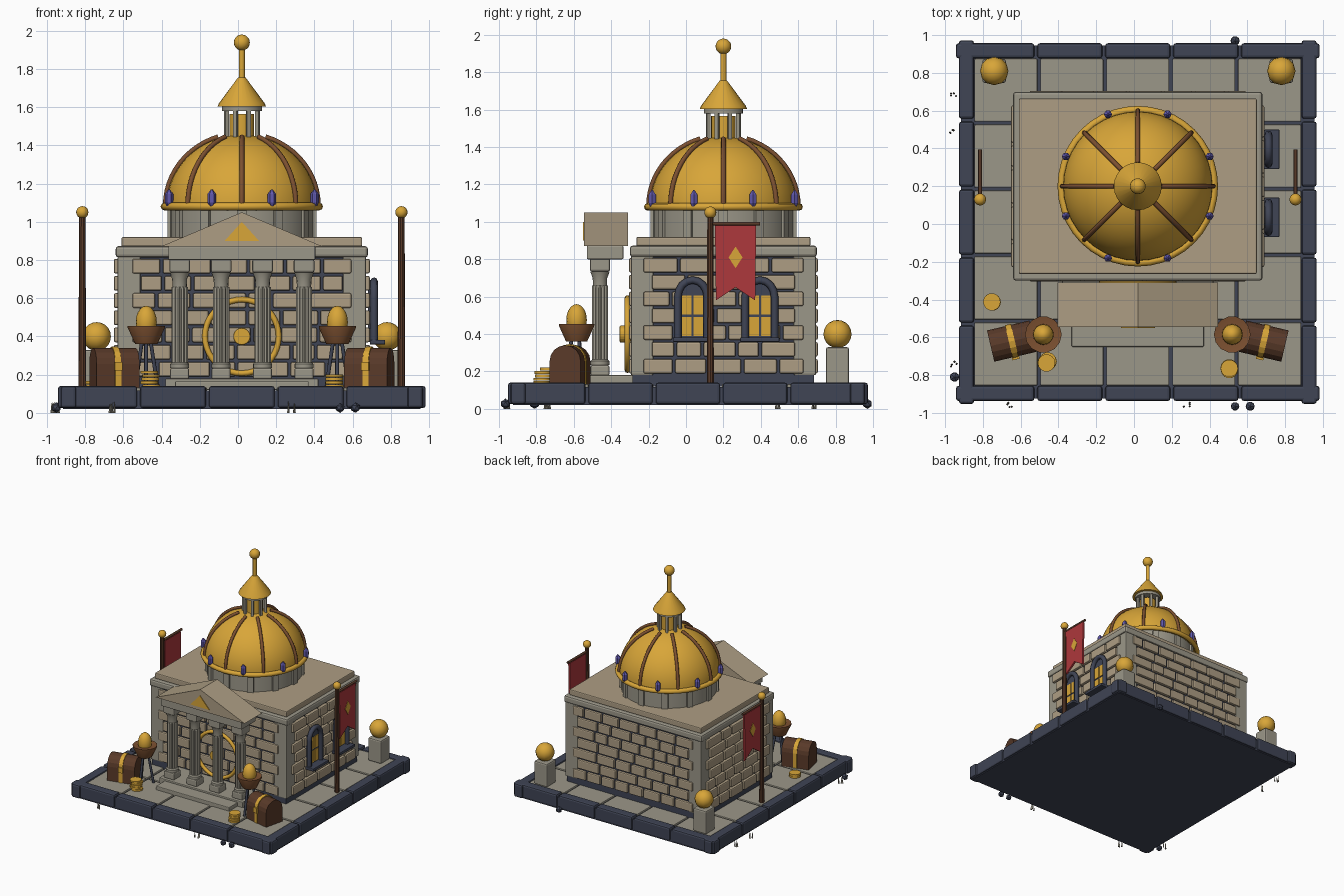
import bpy, bmesh, math, random
from math import sin, cos, pi, radians
from mathutils import Matrix, Vector

random.seed(4)
if "Cube" in bpy.data.objects:
    bpy.data.objects.remove(bpy.data.objects["Cube"])


def material(name, rgb):
    m = bpy.data.materials.new(name)
    m.use_nodes = True
    m.diffuse_color = (*rgb, 1)
    m.node_tree.nodes["Principled BSDF"].inputs["Base Color"].default_value = (*rgb, 1)
    return m


SLATE = material("slate", (0.05, 0.058, 0.09))
TAN = material("tan stone", (0.42, 0.34, 0.23))
GREY = material("grey stone", (0.33, 0.31, 0.25))
GOLD = material("gold", (0.69, 0.38, 0.04))
WOOD = material("dark wood", (0.10, 0.042, 0.022))
COPPER = material("copper brown", (0.20, 0.08, 0.03))
RED = material("banner red", (0.42, 0.04, 0.045))
PURPLE = material("crystal purple", (0.12, 0.10, 0.42))
CX, CY = 0.02, 0.2  # middle of the building


def finish(name, mat, bm, bevel=0, smooth=False):
    bmesh.ops.recalc_face_normals(bm, faces=bm.faces)
    me = bpy.data.meshes.new(name)
    bm.to_mesh(me)
    bm.free()
    me.materials.append(mat)
    ob = bpy.data.objects.new(name, me)
    bpy.context.collection.objects.link(ob)
    if bevel:
        mod = ob.modifiers.new("Bevel", "BEVEL")
        mod.width, mod.segments = bevel, 2
    if smooth:
        bpy.ops.object.select_all(action="DESELECT")
        ob.select_set(True)
        bpy.context.view_layer.objects.active = ob
        bpy.ops.object.shade_smooth_by_angle(angle=radians(35))
    return ob


def boxes(name, mat, items, bevel=0):
    """items: (centre, size, turn about z)"""
    bm = bmesh.new()
    for c, s, *turn in items:
        m = Matrix.Translation(c) @ Matrix.Rotation(turn[0] if turn else 0, 4, "Z")
        bmesh.ops.create_cube(bm, size=1, matrix=m @ Matrix.Diagonal((*s, 1)))
    return finish(name, mat, bm, bevel)


def span(x0, x1, y0, y1, z0, z1):
    return (((x0 + x1) / 2, (y0 + y1) / 2, (z0 + z1) / 2), (x1 - x0, y1 - y0, z1 - z0))


def lathe(name, mat, profile, x, y, seg=24, smooth=True):
    """profile: (radius, z) from bottom to top"""
    bm = bmesh.new()
    rings = [[bm.verts.new((x + r * cos(2 * pi * i / seg), y + r * sin(2 * pi * i / seg), z))
              for i in range(seg)] for r, z in profile]
    for a, b in zip(rings, rings[1:]):
        for i in range(seg):
            j = (i + 1) % seg
            bm.faces.new((a[i], a[j], b[j], b[i]))
    bm.faces.new(rings[0])
    bm.faces.new(rings[-1])
    return finish(name, mat, bm, 0, smooth)


def ball(name, mat, c, r, stretch=1, seg=16):
    bm = bmesh.new()
    m = Matrix.Translation(c) @ Matrix.Diagonal((1, 1, stretch, 1))
    bmesh.ops.create_uvsphere(bm, u_segments=seg, v_segments=10, radius=r, matrix=m)
    return finish(name, mat, bm, 0, True)


def extrude(name, mat, pts, vec, bevel=0):
    bm = bmesh.new()
    f = bm.faces.new([bm.verts.new(p) for p in pts])
    new = bmesh.ops.extrude_face_region(bm, geom=[f])["geom"]
    bmesh.ops.translate(bm, vec=vec, verts=[v for v in new if isinstance(v, bmesh.types.BMVert)])
    return finish(name, mat, bm, bevel)


def tube(name, mat, pts, r, closed=False):
    cu = bpy.data.curves.new(name, "CURVE")
    cu.dimensions, cu.bevel_depth, cu.bevel_resolution, cu.use_fill_caps = "3D", r, 2, True
    sp = cu.splines.new("POLY")
    sp.points.add(len(pts) - 1)
    for p, q in zip(sp.points, pts):
        p.co = (*q, 1)
    sp.use_cyclic_u = closed
    cu.materials.append(mat)
    ob = bpy.data.objects.new(name, cu)
    bpy.context.collection.objects.link(ob)


# Base slab, paving and border blocks
boxes("base_slab", SLATE, [span(-0.915, 0.955, -0.925, 0.945, 0.02, 0.118)])
PITCH, ends = 0.36, 0.945
pave, border = [], []
for i in range(5):
    u = (i - 2) * PITCH
    length = PITCH - 0.015 + (0.07 if i in (0, 4) else 0)
    shift = u + (i - 2) * 0.0175 if i in (0, 4) else u
    for j in range(5):
        pave.append(((CX + u * 0.97, 0.01 + (j - 2) * PITCH * 0.97, 0.118), (0.333, 0.333, 0.03)))
    for s in (-1, 1):
        border.append(((CX + shift, 0.01 + s * 0.907, 0.083), (length, 0.08, 0.115)))
        border.append(((CX + s * 0.907, 0.01 + shift, 0.083), (0.08, length, 0.115)))
boxes("paving", GREY, pave, 0.006)
boxes("border_blocks", SLATE, border, 0.014)

# Building core, corner pilasters and brick courses
HX, HY = 0.64, 0.485
boxes("wall_core", SLATE, [((CX, CY, 0.47), (2 * HX, 2 * HY, 0.7))])
boxes("corner_pilasters", GREY, [((CX + s * (HX - 0.05), CY + t * (HY - 0.05), 0.5), (0.12, 0.12, 0.64))
                                 for s in (-1, 1) for t in (-1, 1)], 0.008)
bricks = []
for row in range(7):
    z = 0.228 + row * 0.09
    for along_x, half in ((True, 0.58), (False, 0.435)):
        for s in (-1, 1):
            lim = half - (0.045 if row % 2 else 0)
            u = -lim
            while u < lim - 0.02:
                n = random.uniform(0.12, 0.2)
                if lim - u - n < 0.09:
                    n = lim - u
                mid, w = u + n / 2, n - 0.014
                if along_x:
                    bricks.append(((CX + mid, CY + s * (HY - 0.005), z), (w, 0.05, 0.077)))
                else:
                    bricks.append(((CX + s * (HX + 0.005), CY + mid, z), (0.05, w, 0.077)))
                u += n
boxes("wall_bricks", TAN, bricks, 0.009)
boxes("cornice", GREY, [((CX, CY, 0.843), (1.32, 1.0, 0.06))], 0.015)
boxes("roof_slab", TAN, [((CX, CY, 0.895), (1.26, 0.93, 0.05))], 0.008)

# Portico: steps, fluted columns, beam and pediment
boxes("portico_steps", GREY, [span(-0.33, 0.37, -0.65, -0.3, 0.12, 0.165),
                              span(-0.38, 0.42, -0.535, -0.28, 0.12, 0.18)], 0.006)
for k in (-1.5, -0.5, 0.5, 1.5):
    x, y = CX + k * 0.217, -0.46
    boxes("column_base", GREY, [((x, y, 0.205), (0.1, 0.1, 0.06))], 0.01)
    lathe("column_base_ring", GREY, [(0.05, 0.235), (0.05, 0.255), (0.042, 0.265)], x, y, 16)
    flutes = [(x + r * cos(i * pi / 12), y + r * sin(i * pi / 12), 0.25)
              for i in range(24) for r in ((0.043, 0.035)[i % 2],)]
    extrude("column_shaft", GREY, flutes, (0, 0, 0.41))
    lathe("column_capital", GREY, [(0.037, 0.65), (0.039, 0.7), (0.052, 0.735)], x, y, 16)
    boxes("column_cap_block", GREY, [((x, y, 0.77), (0.108, 0.108, 0.07))], 0.01)
boxes("portico_beam", GREY, [span(-0.365, 0.405, -0.53, -0.335, 0.8, 0.872)], 0.006)
extrude("pediment", TAN, [(-0.405, -0.545, 0.87), (0.445, -0.545, 0.87), (CX, -0.545, 1.05)], (0, 0.235, 0))
extrude("pediment_emblem", GOLD, [(-0.07, -0.551, 0.9), (0.11, -0.551, 0.9), (CX, -0.551, 1.0)], (0, 0.008, 0))

# Round vault door ornament
tube("door_ring", GOLD, [(CX + 0.193 * cos(i * pi / 20), -0.313, 0.4 + 0.193 * sin(i * pi / 20))
                         for i in range(40)], 0.015, True)
extrude("door_hub", GOLD, [(CX + 0.045 * cos(i * pi / 10), -0.355, 0.4 + 0.045 * sin(i * pi / 10))
                           for i in range(20)], (0, 0.06, 0), 0.006)

# Arched windows on one side wall
for y in (0.035, 0.395):
    boxes("window_sill", SLATE, [((0.73, y, 0.37), (0.08, 0.21, 0.025))], 0.006)
    arch = [(0.095, 0.38), (0.095, 0.61)] + [(0.095 * cos(a * pi / 8), 0.61 + 0.095 * sin(a * pi / 8))
                                             for a in range(1, 8)] + [(-0.095, 0.61), (-0.095, 0.38)]
    tube("window_frame", SLATE, [(0.712, y + 0.83 * u, 0.38 + (z - 0.38) * 0.95) for u, z in arch], 0.02)
    extrude("window_recess", SLATE, [(0.68, y + 0.8 * u, z - 0.01) for u, z in arch], (0.02, 0, 0))
    boxes("window_panes", GOLD, [((0.702, y + s * 0.031, z), (0.008, 0.052, 0.1))
                                 for s in (-1, 1) for z in (0.44, 0.555)])

# Drum, dome, ribs and crystals
lathe("drum", GREY, [(0.375, 0.91), (0.375, 1.075)], CX, CY, 32)
boxes("drum_strips", GREY, [((CX + 0.375 * cos(i * pi / 6), CY + 0.375 * sin(i * pi / 6), 0.99),
                             (0.03, 0.05, 0.15), i * pi / 6) for i in range(12)])
tube("dome_ring", GOLD, [(CX + 0.405 * cos(i * pi / 20), CY + 0.405 * sin(i * pi / 20), 1.08)
                         for i in range(40)], 0.02, True)
arc = [radians(a) for a in range(0, 88, 6)]
lathe("dome", GOLD, [(0.395 * cos(a), 1.08 + 0.375 * sin(a)) for a in arc], CX, CY, 40)
for i in range(8):
    t = i * pi / 4
    tube("dome_rib", COPPER, [(CX + 0.4 * cos(a) * cos(t), CY + 0.4 * cos(a) * sin(t), 1.085 + 0.378 * sin(a))
                              for a in arc[:13]], 0.013)
    t += pi / 8
    lathe("crystal", PURPLE, [(0.008, 1.075), (0.022, 1.1), (0.022, 1.145), (0.004, 1.17)],
          CX + 0.412 * cos(t), CY + 0.412 * sin(t), 6, False)
    boxes("lantern_post", GREY, [((CX + 0.088 * cos(t), CY + 0.088 * sin(t), 1.515), (0.02, 0.02, 0.15), t)])

# Lantern, cone and finial
lathe("lantern_core", GOLD, [(0.065, 1.44), (0.065, 1.565)], CX, CY)
lathe("lantern_top", GREY, [(0.105, 1.58), (0.105, 1.605)], CX, CY)
lathe("lantern_cone", GOLD, [(0.127, 1.603), (0.12, 1.62), (0.02, 1.755)], CX, CY)
lathe("finial_rod", GOLD, [(0.016, 1.74), (0.016, 1.92)], CX, CY, 12)
ball("finial_ball", GOLD, (CX, CY, 1.938), 0.042)

# Paired items on both sides
for s in (-1, 1):
    # Flag pole and banner
    x, y = CX + s * 0.835, 0.13
    lathe("flag_pole", WOOD, [(0.02, 0.12), (0.017, 1.03)], x, y, 10)
    ball("pole_ball", GOLD, (x, y, 1.05), 0.032)
    tube("banner_rod", WOOD, [(x, y, 0.99), (x, 0.395, 0.99)], 0.01)
    extrude("banner", RED, [(x - 0.008, 0.155, 0.98), (x - 0.008, 0.375, 0.98), (x - 0.008, 0.37, 0.58),
                            (x - 0.008, 0.265, 0.65), (x - 0.008, 0.16, 0.58)], (0.016, 0, 0))
    extrude("banner_diamond", GOLD, [(x + s * 0.007, 0.265 + a, 0.81 + b) for a, b in
                                     ((0, 0.058), (0.037, 0), (0, -0.058), (-0.037, 0))], (s * 0.004, 0, 0))
    # Pedestal with ball
    x = CX + s * 0.76
    boxes("pedestal", GREY, [((x, 0.81, 0.23), (0.125, 0.125, 0.2))], 0.012)
    ball("pedestal_ball", GOLD, (x, 0.81, 0.4), 0.075, 1, 12)
    # Brazier on a tripod
    x, y = CX + s * 0.5, -0.585
    for k in range(3):
        d = Vector((cos(k * 2.094 + 0.5), sin(k * 2.094 + 0.5), 0))
        p = Vector((x, y, 0))
        tube("brazier_leg", SLATE, [p + d * 0.07 + Vector((0, 0, 0.12)), p + d * 0.025 + Vector((0, 0, 0.38))], 0.01)
    lathe("brazier_bowl", COPPER, [(0.058, 0.36), (0.097, 0.445), (0.097, 0.455), (0.07, 0.45)], x, y, 14)
    ball("brazier_egg", GOLD, (x, y, 0.475), 0.055, 1.55)
    # Treasure chest with a barrel lid and gold strap
    m = Matrix.Translation((CX + s * 0.667, -0.62, 0)) @ Matrix.Rotation(-s * 0.23, 4, "Z")
    lid = [(0.085 * cos(a * pi / 8), 0.255 + 0.085 * sin(a * pi / 8)) for a in range(9)]
    side = [(0.085, 0.13)] + lid + [(-0.085, 0.13)]
    for name, mat, half, grow in (("chest", WOOD, 0.115, 1), ("chest_strap", GOLD, 0.016, 1.06)):
        ob = extrude(name, mat, [(-half, u * grow, 0.13 + (z - 0.13) * (1 + (grow - 1) / 2)) for u, z in side],
                     (2 * half, 0, 0))
        ob.data.transform(m)
    boxes("chest_lock", GOLD, [(m @ Vector((0, -0.09, 0.245)), (0.04, 0.02, 0.045), -s * 0.23)])

# Coin stacks
for x, y, n in ((-0.46, -0.73, 5), (0.5, -0.765, 4), (-0.755, -0.41, 2)):
    for k in range(n):
        z = 0.133 + k * 0.018
        lathe("coin", GOLD, [(0.046, z), (0.046, z + 0.015)],
              x + random.uniform(-0.006, 0.006), y + random.uniform(-0.006, 0.006), 14)

# Loose rocks and dry tufts around the foot
for x, y, r in ((-0.95, -0.81, 0.028), (0.535, 0.97, 0.027), (0.535, -0.965, 0.025), (0.615, -0.965, 0.027)):
    bm = bmesh.new()
    bmesh.ops.create_icosphere(bm, subdivisions=1, radius=r, matrix=Matrix.Translation((x, y, r)))
    finish("rock", SLATE, bm)
for x, y in ((-0.95, -0.74), (-0.66, -0.955), (0.28, -0.955), (-0.955, 0.68), (-0.955, 0.49)):
    for k in range(4):
        lathe("tuft_blade", GREY, [(0.007, 0), (0.001, random.uniform(0.035, 0.06))],
              x + random.uniform(-0.02, 0.02), y + random.uniform(-0.015, 0.015), 4, False)
